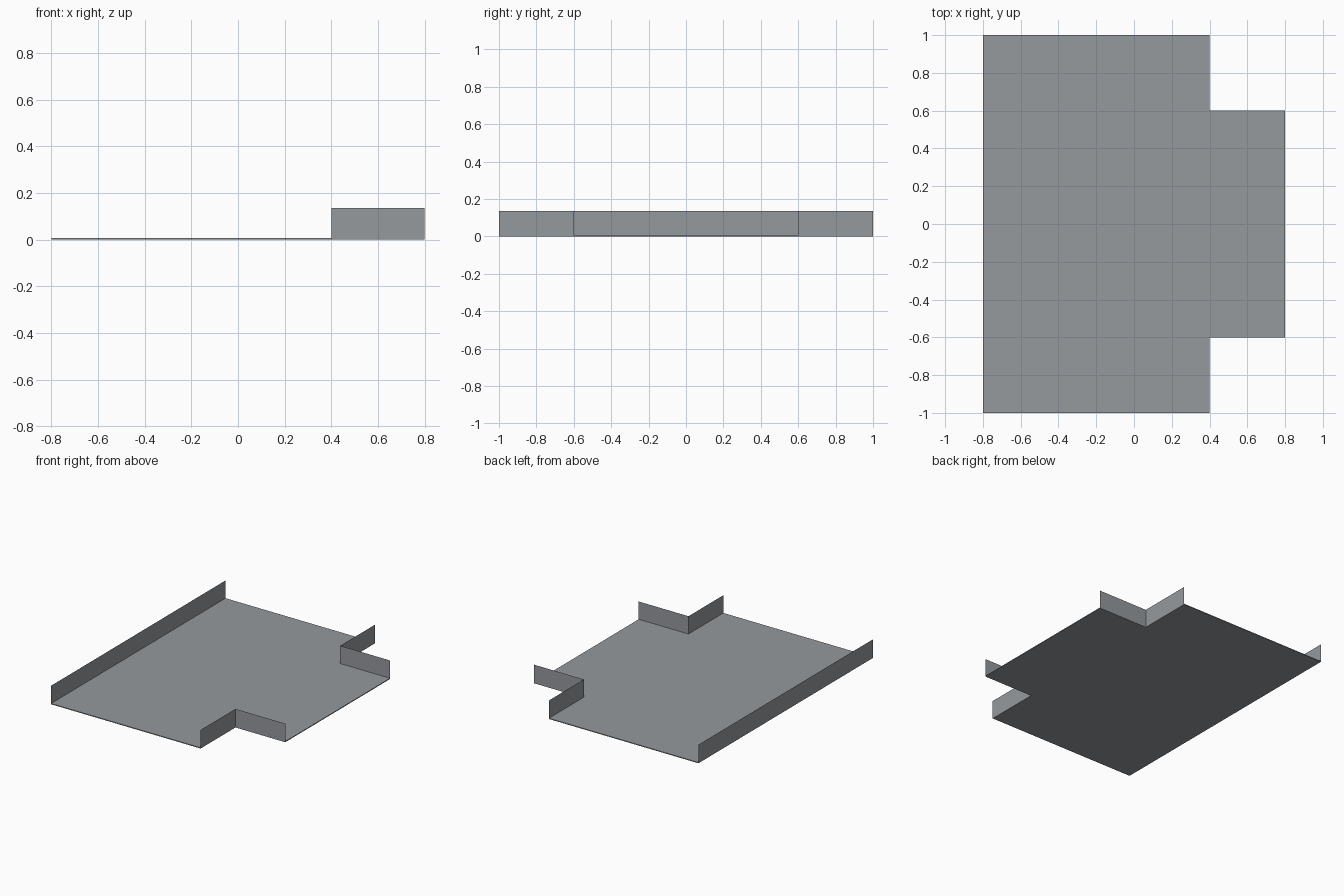
import bpy
import bmesh

cube = bpy.data.objects.get("Cube")
if cube:
    bpy.data.objects.remove(cube, do_unlink=True)

HEIGHT = 0.135
SLAB = 0.006

# Single flat grey
grey = bpy.data.materials.new("concrete_grey")
colour = (0.30, 0.32, 0.34, 1)
grey.use_nodes = True
grey.diffuse_color = colour
grey.node_tree.nodes["Principled BSDF"].inputs["Base Color"].default_value = colour


def extrude_path(name, points, height, closed=False):
    """Raise a floor-plan path: a closed one is a slab, an open one a thin wall."""
    bm = bmesh.new()
    verts = [bm.verts.new((x, y, 0)) for x, y in points]
    if closed:
        face = bm.faces.new(verts)
        new = bmesh.ops.extrude_face_region(bm, geom=[face], use_keep_orig=True)["geom"]
    else:
        edges = [bm.edges.new(pair) for pair in zip(verts, verts[1:])]
        new = bmesh.ops.extrude_edge_only(bm, edges=edges)["geom"]
    raised = [g for g in new if isinstance(g, bmesh.types.BMVert)]
    bmesh.ops.translate(bm, verts=raised, vec=(0, 0, height))
    bmesh.ops.recalc_face_normals(bm, faces=bm.faces)
    mesh = bpy.data.meshes.new(name)
    bm.to_mesh(mesh)
    bm.free()
    mesh.materials.append(grey)
    obj = bpy.data.objects.new(name, mesh)
    bpy.context.collection.objects.link(obj)
    return obj


# T-shaped floor: a main strip with a side branch
corner = [(0.4, 1), (0.4, 0.6), (0.8, 0.6)]
mirrored = [(x, -y) for x, y in corner]
floor = [(-0.8, 1), (-0.8, -1)] + mirrored + corner[::-1]
extrude_path("floor", floor, SLAB, closed=True)

# Straight wall and the two L-shaped corner walls
extrude_path("straight_wall", floor[:2], HEIGHT)
extrude_path("back_corner_wall", corner, HEIGHT)
extrude_path("front_corner_wall", mirrored, HEIGHT)
